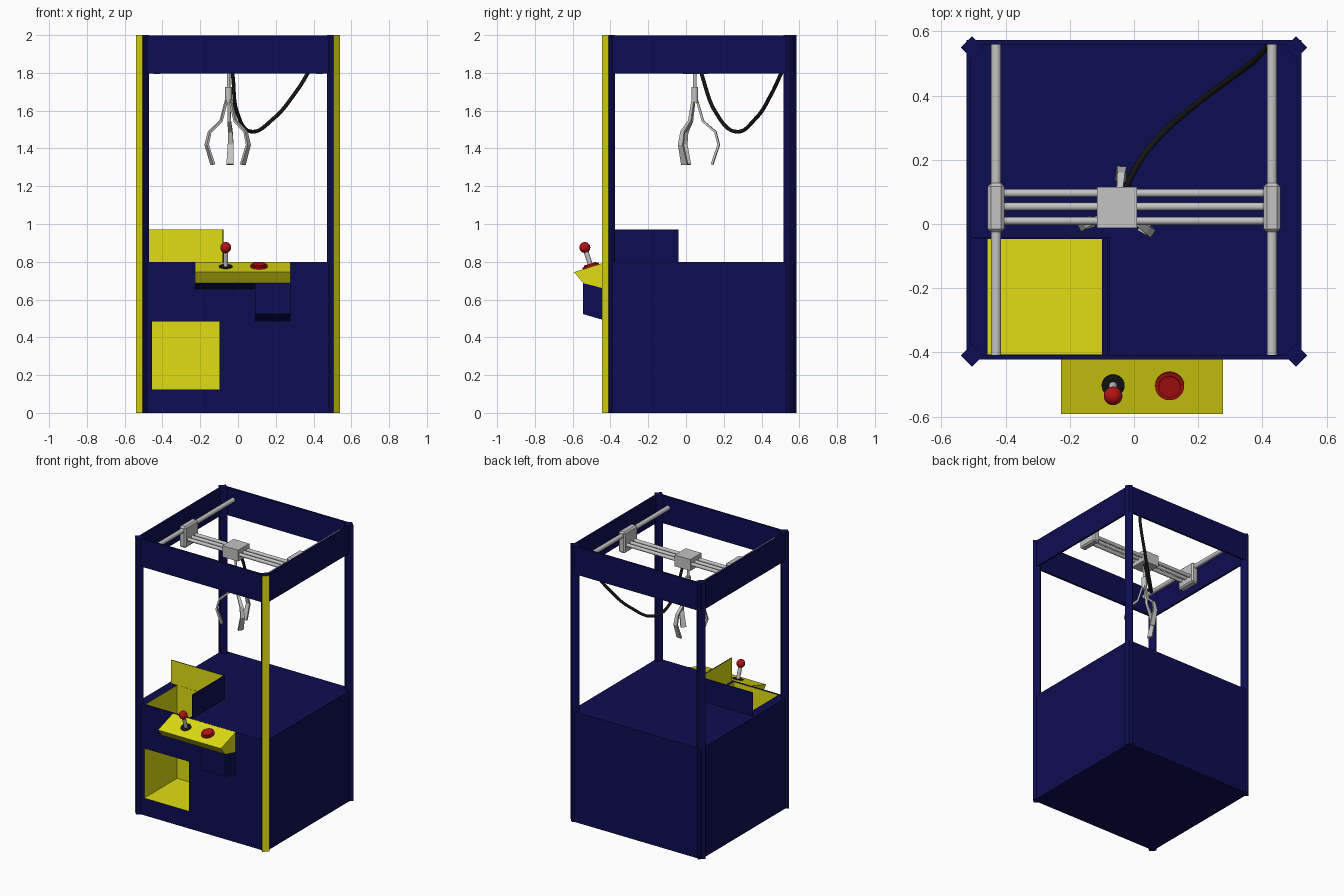
import bpy, bmesh, math
from mathutils import Vector, Matrix

if "Cube" in bpy.data.objects:
    bpy.data.objects.remove(bpy.data.objects["Cube"])


def mat(name, r, g, b):
    m = bpy.data.materials.new(name)
    m.diffuse_color = (r, g, b, 1)
    m.use_nodes = True
    m.node_tree.nodes["Principled BSDF"].inputs["Base Color"].default_value = m.diffuse_color
    return m


NAVY = mat("navy", 0.004, 0.004, 0.085)
YELLOW = mat("yellow", 0.75, 0.73, 0.006)
GREY = mat("grey metal", 0.55, 0.55, 0.55)
BLACK = mat("black", 0.008, 0.008, 0.008)
RED = mat("red", 0.45, 0.006, 0.006)


def finish(name, bm, *mats, rule=None, smooth=False):
    """Turn a bmesh into an object; rule(face) picks the material slot."""
    bmesh.ops.recalc_face_normals(bm, faces=bm.faces)
    bm.normal_update()
    if rule:
        for f in bm.faces:
            f.material_index = int(rule(f))
    me = bpy.data.meshes.new(name)
    bm.to_mesh(me)
    bm.free()
    for m in mats:
        me.materials.append(m)
    ob = bpy.data.objects.new(name, me)
    bpy.context.collection.objects.link(ob)
    if smooth:
        select(ob)
        bpy.ops.object.shade_smooth_by_angle(angle=math.radians(40))
    return ob


def select(ob):
    bpy.ops.object.select_all(action='DESELECT')
    ob.select_set(True)
    bpy.context.view_layer.objects.active = ob


def box(name, x, y, z, *mats, rule=None, bevel=0):
    bm = bmesh.new()
    bmesh.ops.create_cube(bm, size=1)
    for v in bm.verts:
        v.co = [(lo + hi) / 2 + c * (hi - lo) for c, (lo, hi) in zip(v.co, (x, y, z))]
    if bevel:
        bmesh.ops.bevel(bm, geom=bm.edges[:], offset=bevel, segments=1, affect='EDGES')
    return finish(name, bm, *mats, rule=rule)


def rod(name, a, b, r, m, sides=24):
    a, b = Vector(a), Vector(b)
    d = b - a
    M = Matrix.Translation((a + b) / 2) @ d.to_track_quat('Z', 'Y').to_matrix().to_4x4()
    bm = bmesh.new()
    bmesh.ops.create_cone(bm, cap_ends=True, segments=sides, radius1=r, radius2=r,
                          depth=d.length, matrix=M)
    return finish(name, bm, m, smooth=True)


def prism(name, prof, x0, x1, *mats, rule=None):
    """Extrude a (y, z) profile along x."""
    bm = bmesh.new()
    f = bm.faces.new([bm.verts.new((x0, y, z)) for y, z in prof])
    g = bmesh.ops.extrude_face_region(bm, geom=[f])
    bmesh.ops.translate(bm, vec=(x1 - x0, 0, 0),
                        verts=[v for v in g["geom"] if isinstance(v, bmesh.types.BMVert)])
    return finish(name, bm, *mats, rule=rule)


X, Y0, Y1 = 0.522, -0.422, 0.573

# Base cabinet with the prize chute cut through top and front
body = box("cabinet_base", (-X, X), (Y0, Y1), (0, 0.8), NAVY, YELLOW)
cutter = prism("chute_cutter", [(-0.407, 0.9), (-0.047, 0.9), (-0.047, 0.125),
                                (-0.5, 0.125), (-0.5, 0.485), (-0.407, 0.485)],
               -0.456, -0.099, NAVY)
mod = body.modifiers.new("chute", 'BOOLEAN')
mod.operation, mod.solver, mod.object = 'DIFFERENCE', 'EXACT', cutter
select(body)
bpy.ops.object.modifier_apply(modifier=mod.name)
bpy.data.objects.remove(cutter)
for p in body.data.polygons:      # chute lining is yellow
    c = p.center
    inside = -0.46 < c.x < -0.095 and Y0 + 0.003 < c.y < -0.04 and 0.12 < c.z < 0.79
    p.material_index = int(inside)

# Chute guard panels, yellow on the inside
box("chute_guard_back", (-0.505, -0.077), (-0.046, -0.04), (0.8, 0.97), NAVY, YELLOW,
    rule=lambda f: f.normal.y < -0.5)
box("chute_guard_side", (-0.083, -0.077), (-0.41, -0.04), (0.8, 0.97), NAVY, YELLOW,
    rule=lambda f: f.normal.x < -0.5)

# Diagonal corner posts, front ones have a yellow outer face
for sx, side in ((-1, "left"), (1, "right")):
    for cy, end in ((-0.41, "front"), (0.55, "back")):
        bm = bmesh.new()
        bmesh.ops.create_cone(bm, cap_ends=True, segments=4, radius1=0.035, radius2=0.035,
                              depth=2, matrix=Matrix.Translation((sx * 0.505, cy, 1)))
        for v in bm.verts:        # make sure the diamond points along the axes
            d = Vector((v.co.x - sx * 0.505, v.co.y - cy))
            if min(abs(d.x), abs(d.y)) > 0.01:
                v.co.x, v.co.y = sx * 0.505 + (d.x - d.y) * 0.7071, cy + (d.x + d.y) * 0.7071
        finish(f"{end}_{side}_post", bm, NAVY, YELLOW,
               rule=lambda f: end == "front" and f.normal.x * sx > 0.5 and f.normal.y < -0.5)

# Open top frame
T = 0.014
for name, x, y in (("front", (-X, X), (Y0, Y0 + T)), ("back", (-X, X), (Y1 - T, Y1)),
                   ("left", (-X, -X + T), (Y0, Y1)), ("right", (X - T, X), (Y0, Y1))):
    box(f"top_frame_{name}", x, y, (1.797, 1.998), NAVY)

# Control panel and coin box
prism("control_panel", [(-0.592, 0.745), (-0.42, 0.8), (-0.42, 0.655), (-0.545, 0.687)],
      -0.228, 0.277, YELLOW, NAVY, rule=lambda f: f.normal.z < -0.9)
prism("coin_box", [(-0.545, 0.687), (-0.42, 0.655), (-0.42, 0.487), (-0.545, 0.523)],
      0.09, 0.277, NAVY)

# Joystick and push button, square to the sloping panel
n = Vector((0, -0.055, 0.172)).normalized()
stick = Vector((-0.065, -0.503, 0.7735))
button = Vector((0.111, -0.503, 0.7735))
rod("joystick_base", stick - n * 0.005, stick + n * 0.004, 0.036, BLACK)
rod("joystick_shaft", stick, stick + n * 0.1, 0.013, GREY)
bm = bmesh.new()
bmesh.ops.create_uvsphere(bm, u_segments=24, v_segments=14, radius=0.029,
                          matrix=Matrix.Translation(stick + n * 0.107))
finish("joystick_ball", bm, RED, smooth=True)
rod("button_ring", button - n * 0.005, button + n * 0.01, 0.045, RED, 32)
rod("button_cap", button, button + n * 0.017, 0.034, RED, 32)

# Gantry: side rails, sliders, cross rods, carriage
for sx, side in ((-1, "left"), (1, "right")):
    cx = sx * 0.43
    rod(f"{side}_rail", (cx, -0.41, 1.92), (cx, 0.562, 1.92), 0.016, GREY)
    box(f"{side}_slider", (cx - 0.026, cx + 0.026), (-0.025, 0.127), (1.795, 1.948),
        GREY, bevel=0.01)
for i, y in enumerate((0.01, 0.054, 0.096)):
    rod(f"cross_rod_{i + 1}", (-0.41, y, 1.85), (0.41, y, 1.85), 0.0125, GREY)
box("carriage", (-0.116, 0.01), (-0.012, 0.115), (1.808, 1.89), GREY)

# Claw: stem, hub and three bent fingers
cx, cy = -0.05, 0.046
rod("claw_stem", (cx, cy, 1.82), (cx, cy, 1.7), 0.009, GREY, 16)
rod("claw_hub", (cx, cy, 1.725), (cx, cy, 1.64), 0.018, GREY, 16)
FINGER = [(0.01, 1.66, 0.016), (0.018, 1.635, 0.016), (0.044, 1.545, 0.018),
          (0.11, 1.488, 0.024), (0.128, 1.42, 0.03), (0.092, 1.315, 0.038)]
for i, ang in enumerate((85, 205, 325)):
    bm = bmesh.new()
    rings = []
    for k, (r, z, w) in enumerate(FINGER):
        a, b = FINGER[max(k - 1, 0)], FINGER[min(k + 1, 5)]
        t = Vector((b[0] - a[0], b[1] - a[1])).normalized() * 0.006
        rings.append([bm.verts.new((r + s * t.y, q * w / 2, z - s * t.x))
                      for s, q in ((-1, -1), (1, -1), (1, 1), (-1, 1))])
    for p, q in zip(rings, rings[1:]):
        for j in range(4):
            bm.faces.new((p[j], p[(j + 1) % 4], q[(j + 1) % 4], q[j]))
    bm.faces.new(rings[0])
    bm.faces.new(rings[-1])
    bm.transform(Matrix.Translation((cx, cy, 0)) @ Matrix.Rotation(math.radians(ang), 4, 'Z'))
    finish(f"claw_finger_{i + 1}", bm, GREY)

# Hanging cable from the carriage to the back right corner
cu = bpy.data.curves.new("cable", 'CURVE')
cu.dimensions, cu.bevel_depth, cu.bevel_resolution = '3D', 0.01, 3
cu.resolution_u, cu.use_fill_caps = 10, True
path = [(-0.033, 0.07, 1.85), (-0.026, 0.09, 1.77), (-0.004, 0.158, 1.59),
        (0.065, 0.258, 1.49), (0.19, 0.37, 1.56), (0.3, 0.453, 1.69),
        (0.37, 0.505, 1.8), (0.418, 0.555, 1.9)]
sp = cu.splines.new('BEZIER')
sp.bezier_points.add(len(path) - 1)
for bp, co in zip(sp.bezier_points, path):
    bp.co = co
    bp.handle_left_type = bp.handle_right_type = 'AUTO'
cu.materials.append(BLACK)
cable = bpy.data.objects.new("cable", cu)
bpy.context.collection.objects.link(cable)
select(cable)
bpy.ops.object.convert(target='MESH')
